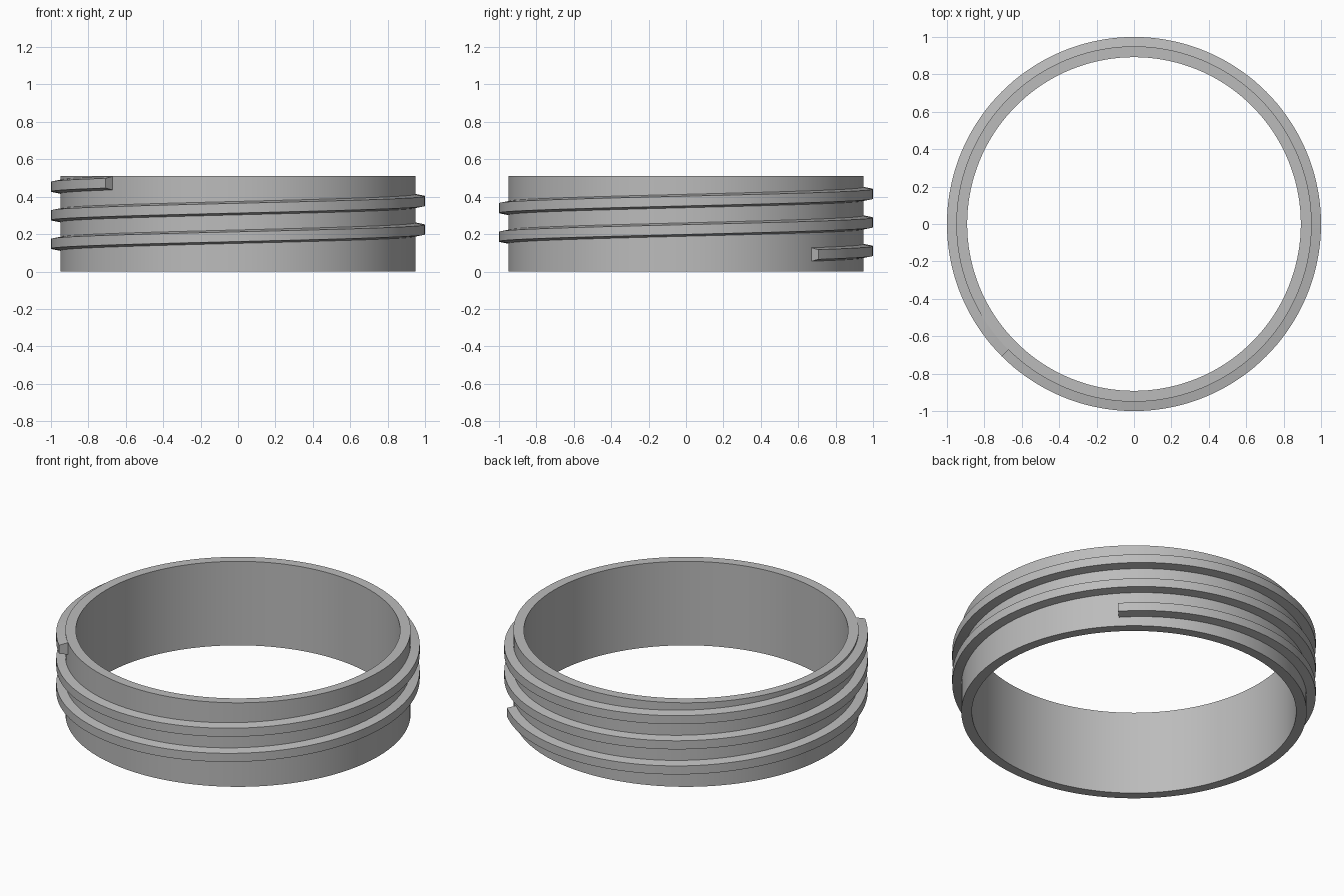
import bpy, bmesh, math

cube = bpy.data.objects.get("Cube")
if cube:
    bpy.data.objects.remove(cube, do_unlink=True)

HEIGHT = 0.51
INNER, OUTER, CREST = 0.892, 0.95, 1.0
PITCH, TURNS = 0.1525, 2.5
STEPS = 144  # segments per turn

grey = bpy.data.materials.new("plain grey")
grey.use_nodes = True
colour = (0.5, 0.5, 0.5, 1)
grey.diffuse_color = colour
grey.node_tree.nodes["Principled BSDF"].inputs["Base Color"].default_value = colour


def sweep(name, profile, turns=1, pitch=0, start=0):
    """Turn a closed (radius, z) profile around z, climbing by pitch per turn."""
    closed = pitch == 0
    count = int(STEPS * turns)
    bm = bmesh.new()
    rings = []
    for i in range(count if closed else count + 1):
        turn = i / STEPS
        a = start + math.tau * turn
        rings.append([bm.verts.new((r * math.cos(a), r * math.sin(a), z + pitch * turn))
                      for r, z in profile])
    n = len(profile)
    for i in range(count):
        p, q = rings[i], rings[(i + 1) % len(rings)]
        for j in range(n):
            k = (j + 1) % n
            bm.faces.new((p[j], q[j], q[k], p[k]))
    if not closed:
        bm.faces.new(rings[0])
        bm.faces.new(rings[-1])
    bmesh.ops.recalc_face_normals(bm, faces=bm.faces)
    mesh = bpy.data.meshes.new(name)
    bm.to_mesh(mesh)
    bm.free()
    mesh.materials.append(grey)
    obj = bpy.data.objects.new(name, mesh)
    bpy.context.collection.objects.link(obj)
    bpy.ops.object.select_all(action="DESELECT")
    obj.select_set(True)
    bpy.context.view_layer.objects.active = obj
    bpy.ops.object.shade_smooth_by_angle(angle=math.radians(20))
    return obj


# Plain collar wall
sweep("collar", [(INNER, 0), (OUTER, 0), (OUTER, HEIGHT), (INNER, HEIGHT)])

# Raised screw thread, tapered towards its crest and slightly sunk into the wall
z0, root, tip = 0.091, 0.037, 0.026
sunk = OUTER - 0.005
sweep("screw_thread",
      [(sunk, z0 - root), (CREST, z0 - tip), (CREST, z0 + tip), (sunk, z0 + root)],
      TURNS, PITCH, math.radians(45))
